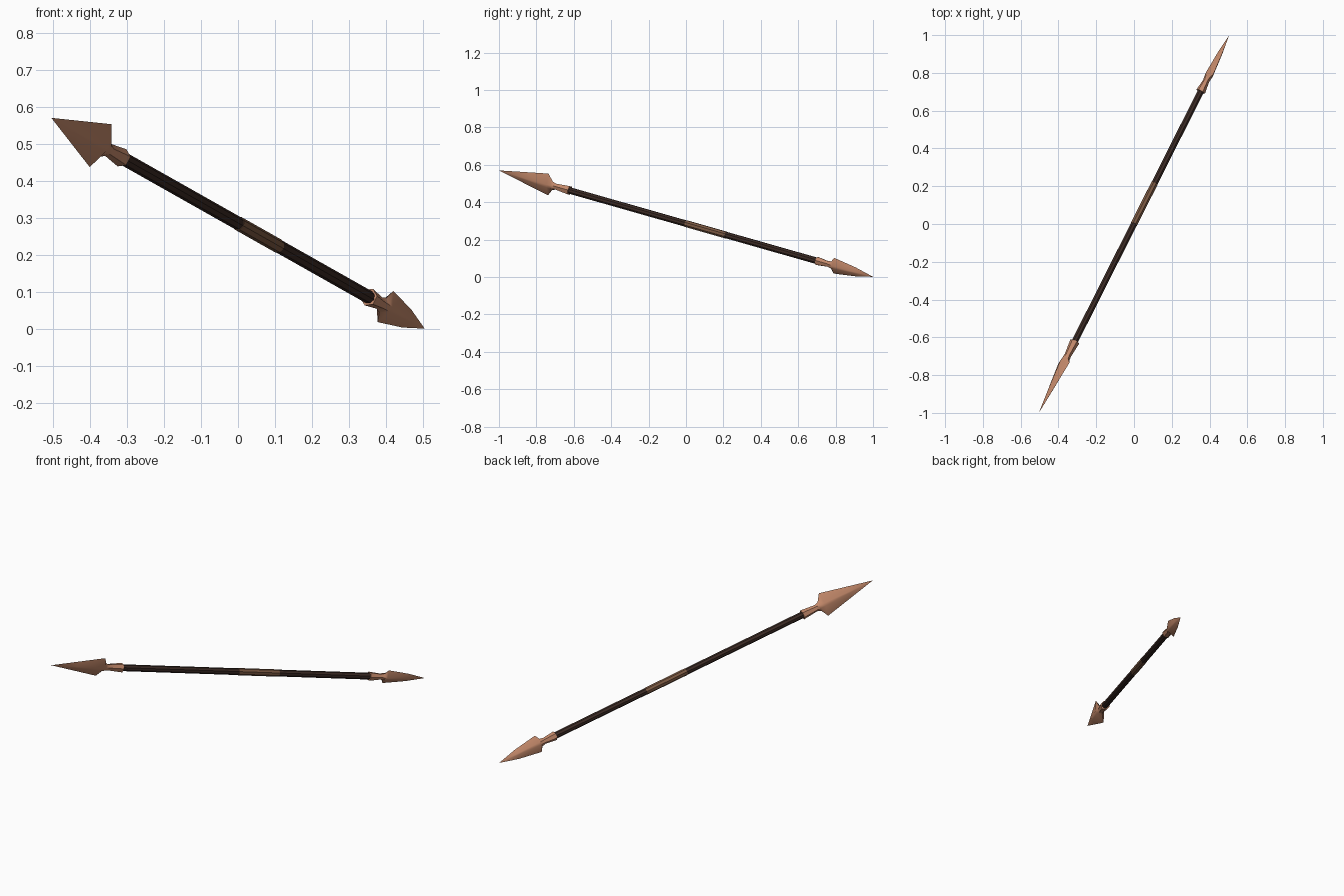
import bpy, bmesh, math
from mathutils import Vector

if "Cube" in bpy.data.objects:
    bpy.data.objects.remove(bpy.data.objects["Cube"])

# Axis of the tilted spear and its cross-section directions
A = Vector((-0.504, -1.0, 0.57))
B = Vector((0.504, 1.0, 0.001))
D = (B - A).normalized()
W = Vector((0.45, 0.03, 0.89))
W = (W - D * W.dot(D)).normalized()
N = D.cross(W)


def material(name, col):
    m = bpy.data.materials.new(name)
    m.diffuse_color = (*col, 1)
    m.use_nodes = True
    m.node_tree.nodes["Principled BSDF"].inputs["Base Color"].default_value = m.diffuse_color
    return m


copper = material("copper", (0.55, 0.25, 0.145))
dark_wood = material("dark wood", (0.045, 0.024, 0.018))
grip_brown = material("grip brown", (0.20, 0.10, 0.055))


def loft(name, origin, axis, sections, mat, tip=False, smooth=None):
    """Skin rings of (width, normal) points placed along an axis."""
    bm = bmesh.new()
    rings = [[bm.verts.new(origin + axis * t + W * u + N * v) for u, v in pts]
             for t, pts in sections]
    n = len(rings[0])
    for r0, r1 in zip(rings, rings[1:]):
        for i in range(n):
            j = (i + 1) % n
            bm.faces.new((r0[i], r0[j], r1[j], r1[i]))
    if tip:
        p = bm.verts.new(origin)
        for i in range(n):
            bm.faces.new((p, rings[0][(i + 1) % n], rings[0][i]))
    else:
        bm.faces.new(rings[0])
    bm.faces.new(rings[-1])
    bmesh.ops.recalc_face_normals(bm, faces=bm.faces)
    me = bpy.data.meshes.new(name)
    bm.to_mesh(me)
    bm.free()
    me.materials.append(mat)
    ob = bpy.data.objects.new(name, me)
    bpy.context.collection.objects.link(ob)
    if smooth:
        bpy.ops.object.select_all(action='DESELECT')
        ob.select_set(True)
        bpy.context.view_layer.objects.active = ob
        bpy.ops.object.shade_smooth_by_angle(angle=math.radians(smooth))
    return ob


def ring(r, n):
    return [(r * math.cos(2 * math.pi * i / n), r * math.sin(2 * math.pi * i / n))
            for i in range(n)]


def blade(w, c, t):
    # Six-point diamond: edge points at +-w, narrow ridge of half width c
    return [(w, 0), (c, t), (-c, t), (-w, 0), (-c, -t), (c, -t)]


# Large spearhead: blade, barbs, neck and flared hexagonal socket
loft("large_spearhead", A, D, [
    (0.15, blade(0.032, 0.004, 0.012)),
    (0.305, blade(0.065, 0.008, 0.022)),
    (0.33, blade(0.026, 0.009, 0.018)),
    (0.352, ring(0.018, 6)),
    (0.437, ring(0.026, 6))], copper, tip=True, smooth=35)

# Small leaf-shaped spearhead at the other end
loft("small_spearhead", B, -D, [
    (0.11, blade(0.027, 0.004, 0.012)),
    (0.242, blade(0.047, 0.007, 0.020)),
    (0.258, blade(0.022, 0.008, 0.018)),
    (0.280, ring(0.017, 6)),
    (0.346, ring(0.025, 6))], copper, tip=True, smooth=35)

# Shaft and the wrapped grip just past its middle
half = (B - A).length / 2
loft("shaft", A, D, [(0.42, ring(0.018, 8)), (2 * half - 0.33, ring(0.018, 8))],
     dark_wood)
loft("grip", A, D, [(half, ring(0.0192, 8)), (half * 1.215, ring(0.0192, 8))],
     grip_brown)
